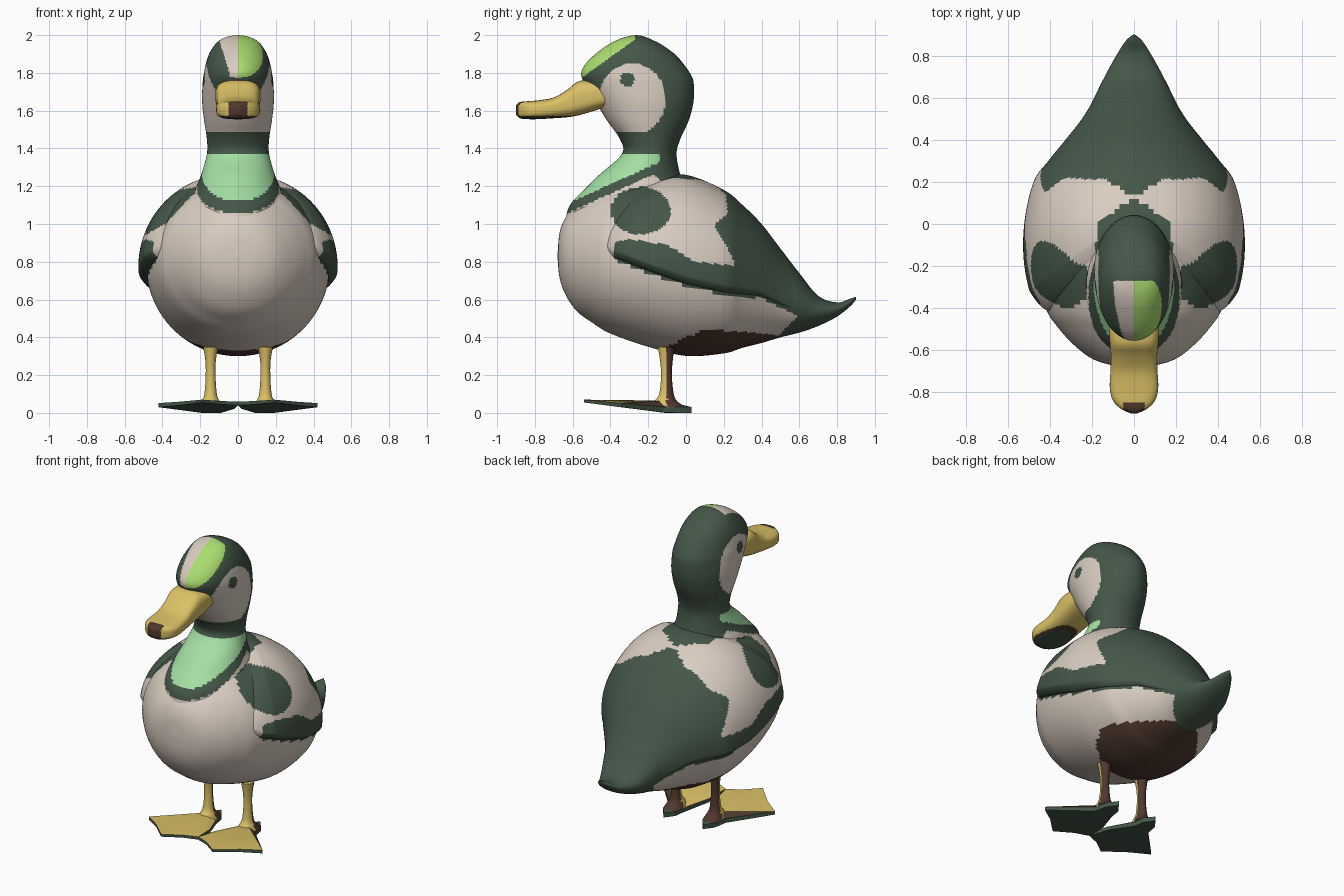
import bpy, bmesh, math

if "Cube" in bpy.data.objects:
    bpy.data.objects.remove(bpy.data.objects["Cube"])

COLOURS = [("dark_green", (0.058, 0.095, 0.065)), ("beige", (0.70, 0.61, 0.53)),
           ("yellow", (0.70, 0.53, 0.13)), ("mint", (0.37, 0.74, 0.37)),
           ("lime", (0.40, 0.72, 0.16)), ("brown", (0.080, 0.040, 0.027))]
DARK, BEIGE, YELLOW, MINT, LIME, BROWN = range(6)
MATS = []
for label, rgb in COLOURS:
    m = bpy.data.materials.new(label)
    m.diffuse_color = (*rgb, 1)
    m.use_nodes = True
    m.node_tree.nodes["Principled BSDF"].inputs["Base Color"].default_value = m.diffuse_color
    MATS.append(m)


def smooth(keys, per):
    """Catmull-Rom samples through key tuples."""
    out = []
    for i in range(len(keys) - 1):
        p0, p1, p2, p3 = (keys[min(max(i + k, 0), len(keys) - 1)] for k in (-1, 0, 1, 2))
        for s in range(per):
            t = s / per
            out.append(tuple(0.5 * (2 * b + (c - a) * t + (2 * a - 5 * b + 4 * c - d) * t * t
                                    + (3 * b - a - 3 * c + d) * t ** 3)
                             for a, b, c, d in zip(p0, p1, p2, p3)))
    return out + [keys[-1]]


def interp(rows, s):
    """Linear lookup on the first column."""
    if s <= rows[0][0]:
        return rows[0][1:]
    for a, b in zip(rows, rows[1:]):
        if s <= b[0]:
            t = (s - a[0]) / max(b[0] - a[0], 1e-6)
            return tuple(p + (q - p) * t for p, q in zip(a[1:], b[1:]))
    return rows[-1][1:]


def finish(name, bm, colour, angle=50):
    bmesh.ops.recalc_face_normals(bm, faces=bm.faces)
    if colour:
        for f in bm.faces:
            f.material_index = colour(*f.calc_center_median())
    me = bpy.data.meshes.new(name)
    bm.to_mesh(me)
    bm.free()
    for m in MATS:
        me.materials.append(m)
    ob = bpy.data.objects.new(name, me)
    bpy.context.collection.objects.link(ob)
    bpy.ops.object.select_all(action='DESELECT')
    ob.select_set(True)
    bpy.context.view_layer.objects.active = ob
    bpy.ops.object.shade_smooth_by_angle(angle=math.radians(angle))
    return ob


def loft(name, rows, axis, sides, colour, power=1.0, cx=0.0):
    """Rings along y or z; each row is (position, high edge, low edge, half width)."""
    bm = bmesh.new()
    rings = []
    for s, a, b, w in rows:
        ring = []
        for k in range(sides):
            t = 2 * math.pi * k / sides
            c, n = (math.copysign(abs(f(t)) ** power, f(t)) for f in (math.cos, math.sin))
            x, o = cx + w * c, (a + b) / 2 + (a - b) / 2 * n
            ring.append(bm.verts.new((x, s, o) if axis == 'y' else (x, o, s)))
        rings.append(ring)
    for r, q in zip(rings, rings[1:]):
        for k in range(sides):
            j = (k + 1) % sides
            bm.faces.new((r[k], r[j], q[j], q[k]))
    bm.faces.new(rings[0])
    bm.faces.new(rings[-1])
    return finish(name, bm, colour)


# Plumage colour rules
WING_EDGE = [(-0.42, 0.86), (-0.38, 0.82), (-0.2, 0.75), (0.0, 0.68), (0.2, 0.635),
             (0.4, 0.615), (0.6, 0.52)]
BAND = [(-0.4, 0.90), (-0.3, 0.92), (-0.1, 0.89), (0.05, 0.80), (0.25, 0.78)]
BELLY = [(-0.17, 0.30), (-0.1, 0.35), (0.0, 0.40), (0.1, 0.44), (0.3, 0.43), (0.5, 0.41)]
BACK = [(0.75, 0.25), (0.82, 0.25), (0.92, 0.19), (1.0, 0.15), (1.05, 0.22), (1.3, 0.2)]


def plumage(x, y, z):
    ax = abs(x)
    bib = z - (1.12 + 0.45 * (y + 0.6))
    if bib > 0 and y < 0.02:
        return MINT if y < -0.14 else DARK
    if bib > -0.05 and y < -0.03:
        return DARK
    if z > 1.2 and ax < 0.18 and -0.2 < y < 0.13 - 0.7 * ax:
        return DARK
    if y > 0.5 + (z - 0.42) and z < 0.62 or y > 0.62:
        return DARK
    if z > interp(WING_EDGE, y)[0] - 0.01:
        if ((y + 0.24) / 0.16) ** 2 + ((z - 1.07) / 0.125) ** 2 < 1 and ax > 0.22:
            return DARK
        edge = interp(BACK, z)[0]
        if ax < 0.15:
            edge = 0.13 + 0.09 * ax / 0.15
        if y > edge or (y > -0.38 and z < interp(BAND, y)[0]):
            return DARK
        return BEIGE
    if y > -0.15 and z < interp(BELLY, y)[0]:
        return BROWN
    return BEIGE


def head_colour(x, y, z):
    if z < 1.37:
        return plumage(x, y, z)
    if z < 1.48:
        return DARK
    if z > 1.775 + (y + 0.55) * 0.72 and z > 1.775 and y < -0.27:
        if x > 0:
            return LIME
        return BEIGE if -x < 0.04 + 0.3 * (z - 1.78) else DARK
    if math.hypot(y + 0.31, z - 1.765) < 0.038:
        return DARK
    if ((y + 0.285) / 0.178) ** 2 + ((z - 1.66) / 0.19) ** 2 < 1 or (z < 1.62 and y < -0.29):
        return BEIGE
    return DARK


# Body with tail
body = smooth([(-0.68, 0.84, 0.82, 0.01), (-0.67, 0.95, 0.72, 0.11), (-0.64, 1.03, 0.63, 0.20),
               (-0.58, 1.10, 0.54, 0.28), (-0.5, 1.16, 0.48, 0.355), (-0.4, 1.21, 0.42, 0.42),
               (-0.2, 1.25, 0.35, 0.475), (0, 1.26, 0.302, 0.485), (0.2, 1.18, 0.315, 0.45),
               (0.3, 1.10, 0.345, 0.385), (0.4, 1.0, 0.37, 0.31), (0.5, 0.87, 0.40, 0.24),
               (0.6, 0.74, 0.425, 0.19), (0.7, 0.62, 0.46, 0.14), (0.8, 0.585, 0.51, 0.085),
               (0.87, 0.605, 0.565, 0.04), (0.9, 0.615, 0.60, 0.005)], 9)
loft("body", body, 'y', 128, plumage)

# Neck and head
head = smooth([(1.0, -0.64, -0.02, 0.20), (1.1, -0.615, 0.02, 0.25), (1.2, -0.52, 0.0, 0.22),
               (1.26, -0.46, -0.03, 0.195), (1.37, -0.34, -0.05, 0.165),
               (1.45, -0.35, -0.03, 0.165), (1.55, -0.42, 0.015, 0.18),
               (1.65, -0.48, 0.04, 0.19), (1.75, -0.54, 0.04, 0.187), (1.8, -0.555, 0.02, 0.18),
               (1.85, -0.53, -0.015, 0.17), (1.9, -0.48, -0.06, 0.153), (1.95, -0.41, -0.13, 0.122),
               (1.98, -0.35, -0.19, 0.085), (1.995, -0.30, -0.23, 0.04), (2.0, -0.27, -0.26, 0.005)], 8)
loft("head_and_neck", head, 'z', 128, head_colour)


# Beak with dark ridge line, brown tip and dark underside
def beak_colour(x, y, z):
    if y < -0.845 and abs(x) < 0.05:
        return BROWN
    if z < 1.572:
        return DARK if z < 1.565 else BROWN
    return DARK if abs(x) < 0.009 and z > 1.63 else YELLOW


beak = smooth([(-0.42, 1.75, 1.62, 0.118), (-0.5, 1.76, 1.595, 0.12), (-0.57, 1.755, 1.575, 0.115),
               (-0.63, 1.71, 1.565, 0.11), (-0.7, 1.67, 1.56, 0.112), (-0.78, 1.655, 1.555, 0.115),
               (-0.84, 1.65, 1.555, 0.10), (-0.88, 1.645, 1.56, 0.06), (-0.9, 1.63, 1.58, 0.015)], 5)
loft("beak", beak, 'y', 72, beak_colour, power=0.65)


# Folded wings wrapped over the body
def wing(name, side, nu=90, nv=60):
    bm = bmesh.new()
    grid = []
    for j in range(nv + 1):
        v = (j / nv) ** 1.4
        row = []
        for i in range(nu + 1):
            u = (i / nu) ** 1.3
            start = -0.42 + 0.35 * v * v
            y = start + (0.6 - start) * u
            top, low, w = interp(body, y)
            mid, half = (top + low) / 2, (top - low) / 2
            a0 = math.asin(max(-1, min(1, (interp(WING_EDGE, y)[0] - mid) / half)))
            a = a0 + (math.radians(80) - a0) * v
            f = -0.012 + 0.068 * (min(1, u / 0.1) * min(1, v / 0.06) * (1 - v) * (1 - u)) ** 0.5
            row.append(bm.verts.new((side * (w + f) * math.cos(a), y, mid + (half + f) * math.sin(a))))
        grid.append(row)
    for r, q in zip(grid, grid[1:]):
        for i in range(nu):
            bm.faces.new((r[i], r[i + 1], q[i + 1], q[i]))
    finish(name, bm, plumage)


# Webbed foot: fanned top rising to the ankle, flat dark sole
def foot(name, side):
    outline = [(0.145, 0.03), (0.19, -0.03), (0.21, -0.12), (0.42, -0.34), (0.31, -0.42),
               (0.19, -0.54), (0.09, -0.46), (0.0, -0.42), (0.02, -0.27), (0.09, -0.10), (0.10, -0.03)]
    bm = bmesh.new()
    low, high = [], []
    for x, y in outline:
        t = max(0, (-0.1 - y) / 0.44)
        low.append(bm.verts.new((side * x, y, 0.055 * t)))
        high.append(bm.verts.new((side * x, y, 0.03 + 0.04 * t)))
    apex = bm.verts.new((side * 0.145, -0.11, 0.065))
    n = len(outline)
    base = bm.verts.new((side * 0.145, -0.11, 0.0))
    for k in range(n):
        j = (k + 1) % n
        top = bm.faces.new((high[k], high[j], apex))
        top.material_index = BROWN if k == 2 else YELLOW if 3 <= k <= 8 else DARK
        bm.faces.new((low[k], low[j], high[j], high[k]))
        bm.faces.new((low[j], low[k], base))
    finish(name, bm, None, 25)


leg = smooth([(0.03, -0.19, 0.0, 0.06), (0.06, -0.17, -0.045, 0.048), (0.1, -0.142, -0.065, 0.033),
              (0.2, -0.132, -0.075, 0.026), (0.28, -0.138, -0.07, 0.028), (0.35, -0.15, -0.06, 0.04)], 4)
for label, side in (("right", 1), ("left", -1)):
    wing(label + "_wing", side)
    foot(label + "_foot", side)
    loft(label + "_leg", leg, 'z', 24, lambda x, y, z: YELLOW if y < -0.1 else BROWN, cx=side * 0.145)
    # Nostril
    bm = bmesh.new()
    bmesh.ops.create_uvsphere(bm, u_segments=10, v_segments=6, radius=0.009)
    bmesh.ops.translate(bm, verts=bm.verts, vec=(side * 0.092, -0.61, 1.685))
    finish(label + "_nostril", bm, lambda x, y, z: BROWN)
